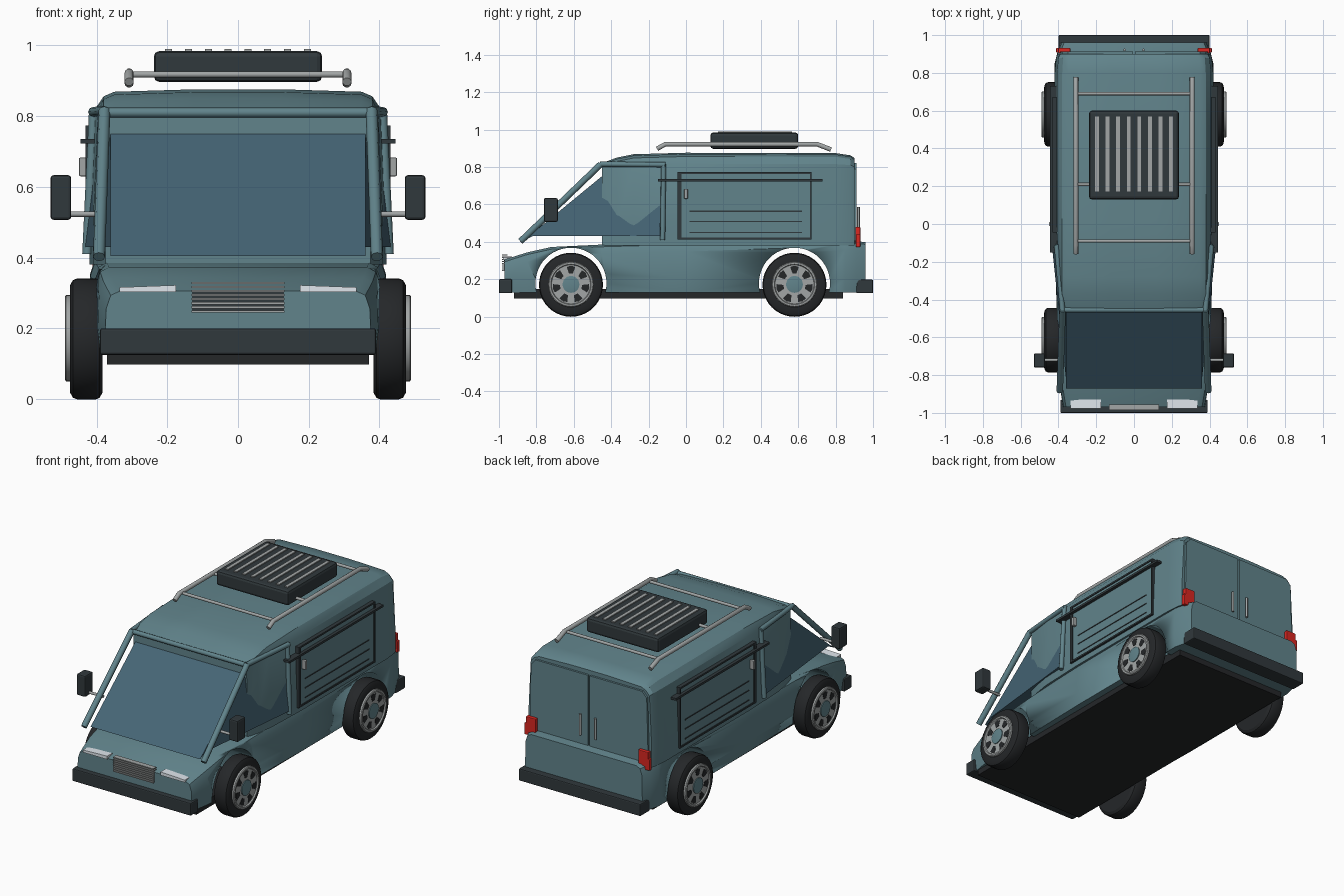
import bpy, bmesh
from math import pi, cos, sin
from mathutils import Vector

if "Cube" in bpy.data.objects:
    bpy.data.objects.remove(bpy.data.objects["Cube"])


def mat(name, rgb):
    m = bpy.data.materials.new(name)
    m.diffuse_color = (*rgb, 1)
    m.use_nodes = True
    m.node_tree.nodes["Principled BSDF"].inputs["Base Color"].default_value = m.diffuse_color
    return m


PAINT = mat("teal_paint", (0.12, 0.23, 0.26))
GLASS = mat("glass", (0.06, 0.13, 0.18))
DARK = mat("dark_trim", (0.03, 0.04, 0.045))
RUBBER = mat("rubber", (0.018, 0.02, 0.022))
METAL = mat("metal", (0.36, 0.38, 0.38))
RED = mat("red_lens", (0.7, 0.02, 0.015))
WHITE = mat("lamp_lens", (0.75, 0.8, 0.85))


def finish(name, bm, material, smooth=0):
    bmesh.ops.recalc_face_normals(bm, faces=bm.faces)
    me = bpy.data.meshes.new(name)
    bm.to_mesh(me)
    bm.free()
    ob = bpy.data.objects.new(name, me)
    bpy.context.collection.objects.link(ob)
    me.materials.append(material)
    if smooth:
        bpy.ops.object.select_all(action='DESELECT')
        ob.select_set(True)
        bpy.context.view_layer.objects.active = ob
        bpy.ops.object.shade_smooth_by_angle(angle=smooth)
    return ob


def box(name, x, y, z, material, bevel=0.0):
    bm = bmesh.new()
    bmesh.ops.create_cube(bm, size=1)
    for v in bm.verts:
        for i, r in enumerate((x, y, z)):
            v.co[i] = (r[0] + r[1]) / 2 + v.co[i] * abs(r[1] - r[0])
    if bevel:
        bmesh.ops.bevel(bm, geom=bm.edges[:], offset=bevel, segments=2, affect='EDGES', profile=0.5)
    return finish(name, bm, material)


def loft(name, rings, material, smooth=0.5):
    bm = bmesh.new()
    rows = [[bm.verts.new(p) for p in r] for r in rings]
    n = len(rows[0])
    for a, b in zip(rows, rows[1:]):
        for i in range(n):
            bm.faces.new((a[i], a[(i + 1) % n], b[(i + 1) % n], b[i]))
    bm.faces.new(rows[0])
    bm.faces.new(rows[-1])
    return finish(name, bm, material, smooth)


def section(y, half):
    """Full cross-section at y from its right half, bottom to top."""
    return [(x, y, z) for x, z in half] + [(-x, y, z) for x, z in reversed(half)]


def tube(name, pts, r, material, res=2):
    cu = bpy.data.curves.new(name, 'CURVE')
    cu.dimensions = '3D'
    cu.bevel_depth = r
    cu.bevel_resolution = res
    cu.use_fill_caps = True
    sp = cu.splines.new('POLY')
    sp.points.add(len(pts) - 1)
    for p, co in zip(sp.points, pts):
        p.co = (*co, 1)
    cu.materials.append(material)
    ob = bpy.data.objects.new(name, cu)
    bpy.context.collection.objects.link(ob)
    return ob


def turned(name, s, y, z, profile, material, n=40):
    """Solid turned around a wheel axle; profile is (x, radius)."""
    rings = [[(s * x, y + r * cos(2 * pi * i / n), z + r * sin(2 * pi * i / n))
              for i in range(n)] for x, r in profile]
    return loft(name, rings, material)


AXLES = (("front", -0.615), ("rear", 0.58))

# lower body with the wheel arches cut through
low = [(-0.97, 0.375, 0.305), (-0.85, 0.395, 0.343), (-0.72, 0.405, 0.372), (-0.45, 0.41, 0.385),
       (0, 0.42, 0.398), (0.85, 0.42, 0.405), (0.91, 0.405, 0.403), (0.96, 0.385, 0.398)]
lower = loft("lower_body", [section(y, [(w - 0.01, 0.13), (w, 0.2), (w - 0.002, zt - 0.05),
             (w - 0.015, zt - 0.012), (w - 0.04, zt)]) for y, w, zt in low], PAINT)
for tag, y in AXLES:
    cutter = turned("arch_cutter", 1, y, 0.178, [(-0.6, 0.19), (0.6, 0.19)], PAINT, 48)
    cutter.hide_render = True
    mod = lower.modifiers.new("arch", 'BOOLEAN')
    mod.operation, mod.solver, mod.object = 'DIFFERENCE', 'EXACT', cutter
    bpy.context.view_layer.objects.active = lower
    bpy.ops.object.modifier_apply(modifier=mod.name)
    bpy.data.objects.remove(cutter)

# upper body shell: y, sill, shoulder and roof half widths, shoulder and roof heights
up = [(-0.45, 0.375, 0.372, 0.345, 0.785, 0.82), (-0.37, 0.395, 0.385, 0.35, 0.80, 0.85),
      (-0.28, 0.41, 0.397, 0.35, 0.81, 0.868), (0, 0.42, 0.408, 0.35, 0.815, 0.876),
      (0.8, 0.42, 0.408, 0.35, 0.815, 0.874), (0.88, 0.412, 0.40, 0.345, 0.81, 0.862),
      (0.90, 0.405, 0.39, 0.335, 0.80, 0.848)]
loft("upper_body", [section(y, [(a, 0.38), (a, 0.5), (b, zs), (c + 0.03, zr - 0.02), (c, zr - 0.007), (0.12, zr)])
                    for y, a, b, c, zs, zr in up], PAINT)

# cab glass wedge: windscreen and both side windows
loft("cab_glass", [[(s * 0.36, -0.87, 0.405), (s * 0.36, -0.82, 0.43), (s * 0.432, -0.14, 0.43),
                    (s * 0.392, -0.14, 0.75), (s * 0.36, -0.45, 0.75)] for s in (1, -1)], GLASS, 0)

# windscreen header, chassis and bumpers
tube("windscreen_header", [(-0.385, -0.455, 0.81), (0.385, -0.455, 0.81)], 0.014, PAINT)
box("chassis", (-0.37, 0.37), (-0.92, 0.84), (0.097, 0.147), RUBBER)
box("front_bumper", (-0.39, 0.39), (-1, -0.93), (0.125, 0.2), DARK, 0.006)
box("rear_bumper", (-0.40, 0.40), (0.91, 1), (0.125, 0.197), DARK, 0.006)

# grille
for i in range(8):
    z = 0.248 + i * 0.0115
    box("grille_bar", (-0.132, 0.132), (-0.985, -0.955), (z - 0.003, z + 0.003), METAL)
box("grille_back", (-0.13, 0.13), (-0.974, -0.955), (0.245, 0.304), DARK)

# roof box with slats
box("roof_box", (-0.238, 0.238), (0.13, 0.60), (0.897, 0.984), DARK, 0.015)
for i in range(8):
    x = -0.196 + i * 0.056
    box("roof_box_slat", (x - 0.01, x + 0.01), (0.172, 0.568), (0.978, 0.99), METAL)

# rack crossbars
for y in (-0.09, 0.21, 0.69):
    tube("rack_crossbar", [(-0.305, y, 0.918), (0.305, y, 0.918)], 0.009, METAL)

for s in (1, -1):
    side = "right" if s > 0 else "left"

    # rack rail
    tube(side + "_rack_rail", [(s * 0.308, y, z) for y, z in
         ((-0.155, 0.897), (-0.11, 0.922), (0.70, 0.922), (0.775, 0.893))], 0.013, METAL, 3)

    # cab pillars and door top rail
    tube(side + "_windscreen_pillar", [(s * 0.393, -0.885, 0.402), (s * 0.378, -0.455, 0.815)], 0.017, PAINT)
    tube(side + "_door_top_rail", [(s * 0.378, -0.46, 0.815), (s * 0.41, -0.11, 0.812)], 0.014, PAINT)
    tube(side + "_door_pillar", [(s * 0.427, -0.125, 0.41), (s * 0.408, -0.12, 0.815)], 0.014, PAINT)

    # mirror
    tube(side + "_mirror_arm", [(s * 0.38, -0.72, 0.523), (s * 0.48, -0.72, 0.523)], 0.008, METAL)
    box(side + "_mirror", (s * 0.472, s * 0.53), (-0.76, -0.685), (0.507, 0.633), DARK, 0.008)

    # headlight and tail light
    lamp = [(0.175, 0.302), (0.335, 0.302), (0.335, 0.316), (0.175, 0.322)]
    loft(side + "_headlight", [[(s * x, y, z) for x, z in lamp] for y in (-0.978, -0.93)], WHITE, 0)
    box(side + "_tail_light", (s * 0.337, s * 0.402), (0.905, 0.932), (0.39, 0.48), RED, 0.004)
    box(side + "_tail_light_base", (s * 0.38, s * 0.412), (0.908, 0.932), (0.372, 0.44), RED, 0.004)

    # rear door with handle
    door = [(0.006, 0.405), (0.39, 0.405), (0.38, 0.79), (0.35, 0.822), (0.006, 0.822)]
    loft(side + "_rear_door", [[(s * x, y, z) for x, z in door] for y in (0.89, 0.912)], PAINT, 0)
    tube(side + "_rear_handle", [(s * 0.05, 0.922, 0.46), (s * 0.05, 0.922, 0.585)], 0.007, METAL)

    # sliding side door: panel, frame, grooves, handle and rail
    box(side + "_sliding_door", (s * 0.40, s * 0.427), (-0.04, 0.67), (0.415, 0.77), PAINT)
    for y in ((-0.045, -0.025), (0.662, 0.672)):
        box(side + "_door_frame_upright", (s * 0.40, s * 0.432), y, (0.415, 0.77), DARK)
    for z in ((0.412, 0.422), (0.763, 0.773)):
        box(side + "_door_frame_bar", (s * 0.40, s * 0.432), (-0.045, 0.672), z, DARK)
    for z in (0.45, 0.508, 0.563):
        box(side + "_door_groove", (s * 0.42, s * 0.43), (0.02, 0.62), (z - 0.003, z + 0.003), DARK)
    box(side + "_door_handle", (s * 0.425, s * 0.45), (-0.01, 0.01), (0.63, 0.683), METAL, 0.004)
    box(side + "_door_rail", (s * 0.405, s * 0.445), (-0.15, 0.73), (0.722, 0.735), DARK)

    # wheels: tyre, rim, spoke windows and hub
    for tag, y in AXLES:
        n = f"{tag}_{side}_"
        turned(n + "tyre", s, y, 0.17, [(0.383, 0.11), (0.383, 0.152), (0.392, 0.167), (0.402, 0.171), (0.455, 0.171),
               (0.467, 0.166), (0.475, 0.152), (0.476, 0.115)], RUBBER)
        turned(n + "rim", s, y, 0.172, [(0.46, 0.122), (0.486, 0.122), (0.49, 0.117), (0.49, 0.108), (0.483, 0.104)], METAL)
        turned(n + "hub", s, y, 0.172, [(0.47, 0.045), (0.488, 0.045), (0.49, 0.035)], PAINT, 24)
        for k in range(7):
            a = 2 * pi * k / 7 + pi / 2
            win = [(0.06, -0.18), (0.06, 0.18), (0.096, 0.24), (0.1, 0), (0.096, -0.24)]
            loft(n + "rim_window", [[(s * x, y + r * cos(a + d), 0.172 + r * sin(a + d)) for r, d in win]
                                    for x in (0.475, 0.4845)], RUBBER, 0)
